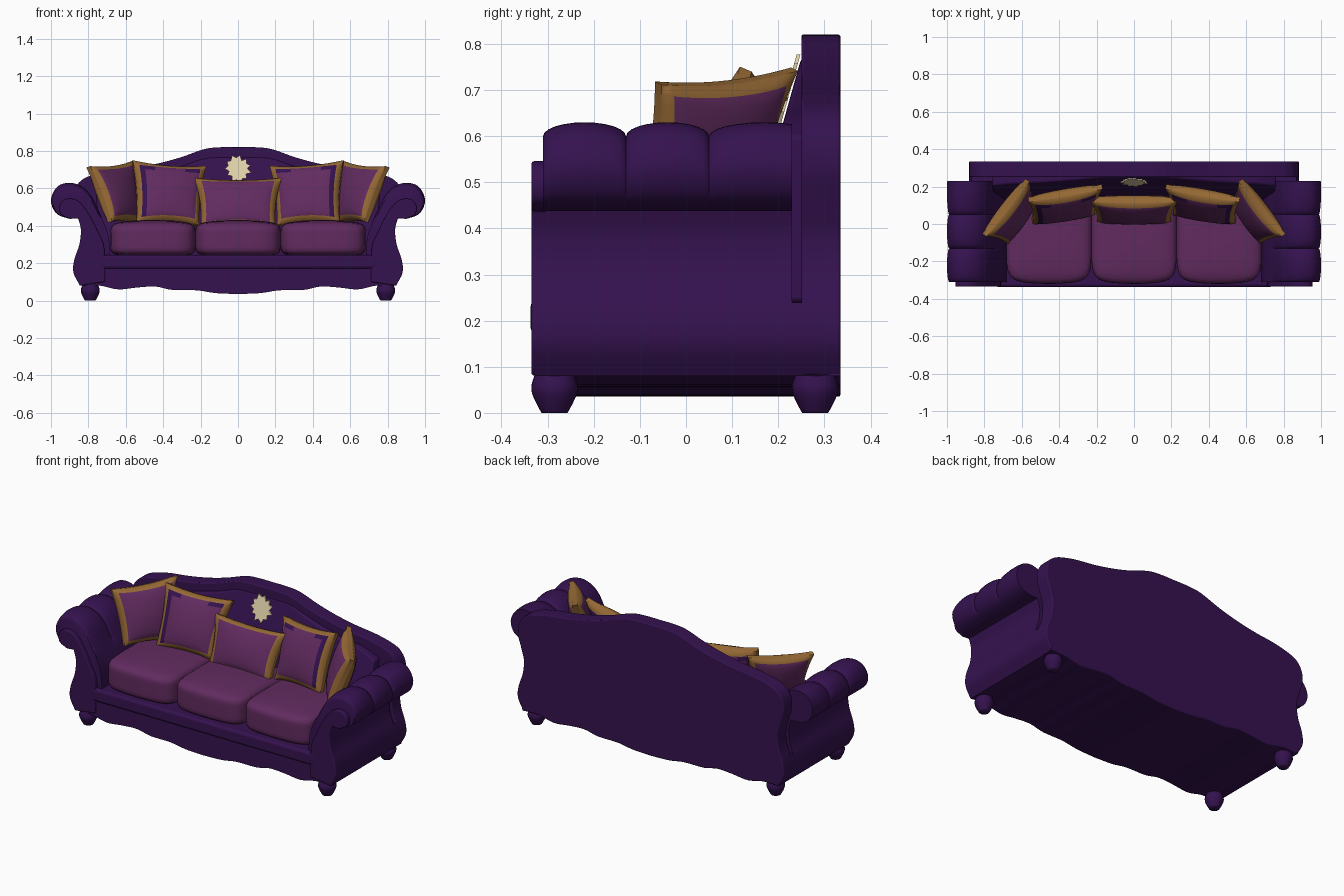
import bpy, bmesh, math, random
from mathutils import Vector

if "Cube" in bpy.data.objects:
    bpy.data.objects.remove(bpy.data.objects["Cube"], do_unlink=True)


def material(name, rgb):
    m = bpy.data.materials.new(name)
    m.use_nodes = True
    m.diffuse_color = (*rgb, 1)
    bsdf = next(n for n in m.node_tree.nodes if n.type == "BSDF_PRINCIPLED")
    bsdf.inputs["Base Color"].default_value = (*rgb, 1)
    return m


PURPLE = material("deep purple", (0.035, 0.006, 0.078))
PLUM = material("plum fabric", (0.12, 0.024, 0.115))
GOLD = material("gold trim", (0.30, 0.14, 0.035))
CREAM = material("cream", (0.75, 0.64, 0.40))


def finish(name, bm, mats, bevel=0, angle=40):
    """Turn a bmesh into a smooth-shaded object."""
    bmesh.ops.recalc_face_normals(bm, faces=bm.faces)
    me = bpy.data.meshes.new(name)
    bm.to_mesh(me)
    bm.free()
    for m in mats:
        me.materials.append(m)
    me.shade_smooth()
    me.set_sharp_from_angle(angle=math.radians(angle))
    ob = bpy.data.objects.new(name, me)
    bpy.context.collection.objects.link(ob)
    if bevel:
        mod = ob.modifiers.new("soft edge", "BEVEL")
        mod.width, mod.segments = bevel, 3
        mod.limit_method, mod.angle_limit = "ANGLE", math.radians(50)
    return ob


def curve(pts, n=4):
    """Smooth path through the given points."""
    p = [Vector(q) for q in pts]
    p = [2 * p[0] - p[1]] + p + [2 * p[-1] - p[-2]]
    out = []
    for a, b, c, d in zip(p, p[1:], p[2:], p[3:]):
        for i in range(n):
            t = i / n
            out.append(0.5 * (2 * b + (c - a) * t + (2 * a - 5 * b + 4 * c - d) * t * t
                              + (3 * b - a - 3 * c + d) * t ** 3))
    return out + [p[-2]]


def mirrored(half):
    return half + [Vector((-q.x, q.y)) for q in reversed(half) if q.x > 0.001]


def prism(name, pts, y0, y1, mat, bevel=0, lean=None):
    """Outline in x, z pushed from y0 to y1; lean tilts the front face."""
    bm = bmesh.new()
    front = [bm.verts.new((q[0], lean(q[1]) if lean else y0, q[1])) for q in pts]
    back = [bm.verts.new((q[0], y1, q[1])) for q in pts]
    bm.faces.new(front)
    bm.faces.new(back[::-1])
    for i in range(len(pts)):
        j = (i + 1) % len(pts)
        bm.faces.new((front[i], back[i], back[j], front[j]))
    return finish(name, bm, [mat], bevel)


def grid_cube(cuts):
    bm = bmesh.new()
    bmesh.ops.create_cube(bm, size=2)
    bmesh.ops.subdivide_edges(bm, edges=bm.edges[:], cuts=cuts, use_grid_fill=True)
    return bm


# Shared outlines: scalloped bottom edge and flared outer side
apron = curve([(0, 0.035), (0.12, 0.04), (0.22, 0.055), (0.35, 0.057), (0.44, 0.075),
               (0.54, 0.07), (0.64, 0.06), (0.74, 0.08), (0.845, 0.08)])
side = curve([(0.845, 0.08), (0.88, 0.15), (0.875, 0.22), (0.848, 0.3), (0.84, 0.38), (0.855, 0.44)])
low_side = [q for q in side if q.y < 0.24]

# Base and front rail
prism("base", mirrored(apron + low_side + [Vector((0.86, 0.24))]), -0.325, 0.3, PURPLE)
prism("front_rail", [(-0.74, 0.17), (0.74, 0.17), (0.74, 0.245), (-0.74, 0.245)],
      -0.337, -0.2, PURPLE, 0.015)

# Camel-shaped back and its leaning inner pad
crest = curve([(0.86, 0.46), (0.88, 0.53), (0.87, 0.6), (0.82, 0.655), (0.7, 0.69), (0.55, 0.71),
               (0.42, 0.735), (0.3, 0.768), (0.18, 0.81), (0.09, 0.82), (0, 0.82)])
prism("back_frame", mirrored(apron + side + crest), 0.25, 0.335, PURPLE, 0.006)
pad = curve([(0.76, 0.6), (0.66, 0.64), (0.53, 0.66), (0.4, 0.69), (0.28, 0.725),
             (0.16, 0.765), (0, 0.77)])


def lean(z):
    return 0.25 - 0.28 * (0.77 - z)


prism("back_pad", mirrored([Vector((0, 0.24)), Vector((0.74, 0.24))] + pad),
      0, 0.27, PURPLE, 0.012, lean)

# Rolled arms with three padded lobes
roll = curve([(0.68, 0.2), (0.69, 0.33), (0.71, 0.40), (0.745, 0.48), (0.785, 0.56), (0.835, 0.61),
              (0.90, 0.63), (0.965, 0.61), (1.0, 0.54), (0.975, 0.47), (0.91, 0.44), (0.855, 0.44)])
arm_section = roll + side[-2::-1]
front_inner = curve([(0.9, 0.437), (0.945, 0.46), (0.955, 0.5), (0.935, 0.535), (0.89, 0.545),
                     (0.84, 0.52), (0.79, 0.45), (0.745, 0.36), (0.715, 0.28), (0.71, 0.1)])


def arm(name, s):
    bm = bmesh.new()
    rings = []
    bounds = [-0.31, -0.13, 0.05, 0.29]
    stations = [(a, b, i / 12) for a, b in zip(bounds, bounds[1:]) for i in range(13)]
    for a, b, f in stations:
        t = -math.cos(math.pi * f)
        y = (a + b) / 2 + t * (b - a) / 2
        if y > 0.25 or (rings and f == 0):
            continue
        k = 0.84 + 0.16 * math.sqrt(max(0, 1 - t * t))
        ring = []
        for q in arm_section:
            x, z = q
            if z > 0.44:
                x, z = 0.84 + (x - 0.84) * (0.5 + k / 2), 0.44 + (z - 0.44) * k
            ring.append(bm.verts.new((s * x, y, z)))
        rings.append(ring)
    for r0, r1 in zip(rings, rings[1:]):
        for i in range(len(r0)):
            j = (i + 1) % len(r0)
            bm.faces.new((r0[i], r0[j], r1[j], r1[i]))
    bm.faces.new(rings[0])
    bm.faces.new(rings[-1][::-1])
    finish(name, bm, [PURPLE])


def foot(name, x, y):
    """Turned bun foot."""
    profile = curve([(0.028, 0), (0.035, 0.012), (0.048, 0.04), (0.05, 0.06), (0.042, 0.085)], 3)
    bm = bmesh.new()
    rings = [[bm.verts.new((x + r * math.cos(a * math.tau / 20), y + r * math.sin(a * math.tau / 20), z))
              for a in range(20)] for r, z in profile]
    for r0, r1 in zip(rings, rings[1:]):
        for i in range(20):
            bm.faces.new((r0[i], r0[i - 1], r1[i - 1], r1[i]))
    bm.faces.new(rings[0])
    bm.faces.new(rings[-1])
    finish(name, bm, [PURPLE], angle=60)


for label, s in (("left", 1), ("right", -1)):
    arm(label + "_arm", s)
    prism(label + "_arm_front", [(s * q.x, q.y) for q in side + front_inner],
          -0.335, -0.3, PURPLE, 0.006)
    foot(label + "_front_foot", s * 0.79, -0.285)
    foot(label + "_back_foot", s * 0.79, 0.28)


# Seat cushions
def cushion(name, x):
    bm = grid_cube(11)
    for v in bm.verts:
        n = sum(abs(c) ** 7 for c in v.co) ** (1 / 7)
        u, w, h = v.co / n
        crown = 0.015 * (1 - u * u) * (1 - w * w) if h > 0 else 0
        bow = 0.02 * (1 - u * u) if w < 0 else 0
        v.co = (x + 0.228 * u, -0.04 + 0.26 * w - bow, 0.328 + 0.088 * h + crown)
    finish(name, bm, [PLUM], angle=80)


for label, x in (("right", -0.455), ("middle", 0), ("left", 0.455)):
    cushion(label + "_seat_cushion", x)


# Throw pillows, set by their corners: bottom inner, bottom outer, top inner, top outer
def pillow(name, corners, s=1, thick=0.05, banded=False):
    c = [Vector((s * a, b, d)) for a, b, d in corners]
    normal = (c[1] - c[0]).cross(c[2] - c[0]).normalized()
    bm = grid_cube(13)
    for f in bm.faces:
        u, v, w = f.calc_center_median()
        if max(abs(u), abs(v)) > 0.84:
            f.material_index = 1
        elif banded and (u > 0.7 or (v > 0.7 and abs(u) > 0.4)):
            f.material_index = 2
    for vert in bm.verts:
        u, v, w = vert.co
        pu = u * (1 - 0.07 * (1 - v * v))
        pv = v * (1 - 0.09 * (1 - u * u))
        a, b = (pu + 1) / 2, (pv + 1) / 2
        p = (c[0] * (1 - a) + c[1] * a) * (1 - b) + (c[2] * (1 - a) + c[3] * a) * b
        puff = 0.014 + thick * math.sqrt(max(0, (1 - u * u) * (1 - v * v)))
        vert.co = p + normal * w * puff
    finish(name, bm, [PLUM, GOLD, PURPLE], angle=70)


for label, s in (("left", 1), ("right", -1)):
    pillow(label + "_outer_pillow", [(0.53, 0.13, 0.41), (0.685, -0.1, 0.42),
                                     (0.57, 0.235, 0.745), (0.80, -0.06, 0.715)], s)
    pillow(label + "_inner_pillow", [(0.21, 0.06, 0.40), (0.545, 0.01, 0.41),
                                     (0.17, 0.2, 0.715), (0.565, 0.13, 0.745)], s, banded=True)
pillow("middle_pillow", [(-0.20, 0.02, 0.39), (0.20, 0.02, 0.39),
                         (-0.235, 0.13, 0.65), (0.235, 0.13, 0.65)], thick=0.045)

# Ragged blossom plate on the back pad
random.seed(4)
blossom = []
for i in range(22):
    r = (0.075 if i % 2 else 0.055) + random.uniform(-0.008, 0.006)
    a = i * math.tau / 22
    blossom.append((r * math.cos(a), 0.705 + r * math.sin(a)))
plate = prism("blossom_plate", blossom, 0, 0.0, CREAM, 0, lambda z: lean(z) - 0.012)
for v in plate.data.vertices:
    v.co.y = lean(v.co.z) - (0.012 if v.co.y else 0.004)
